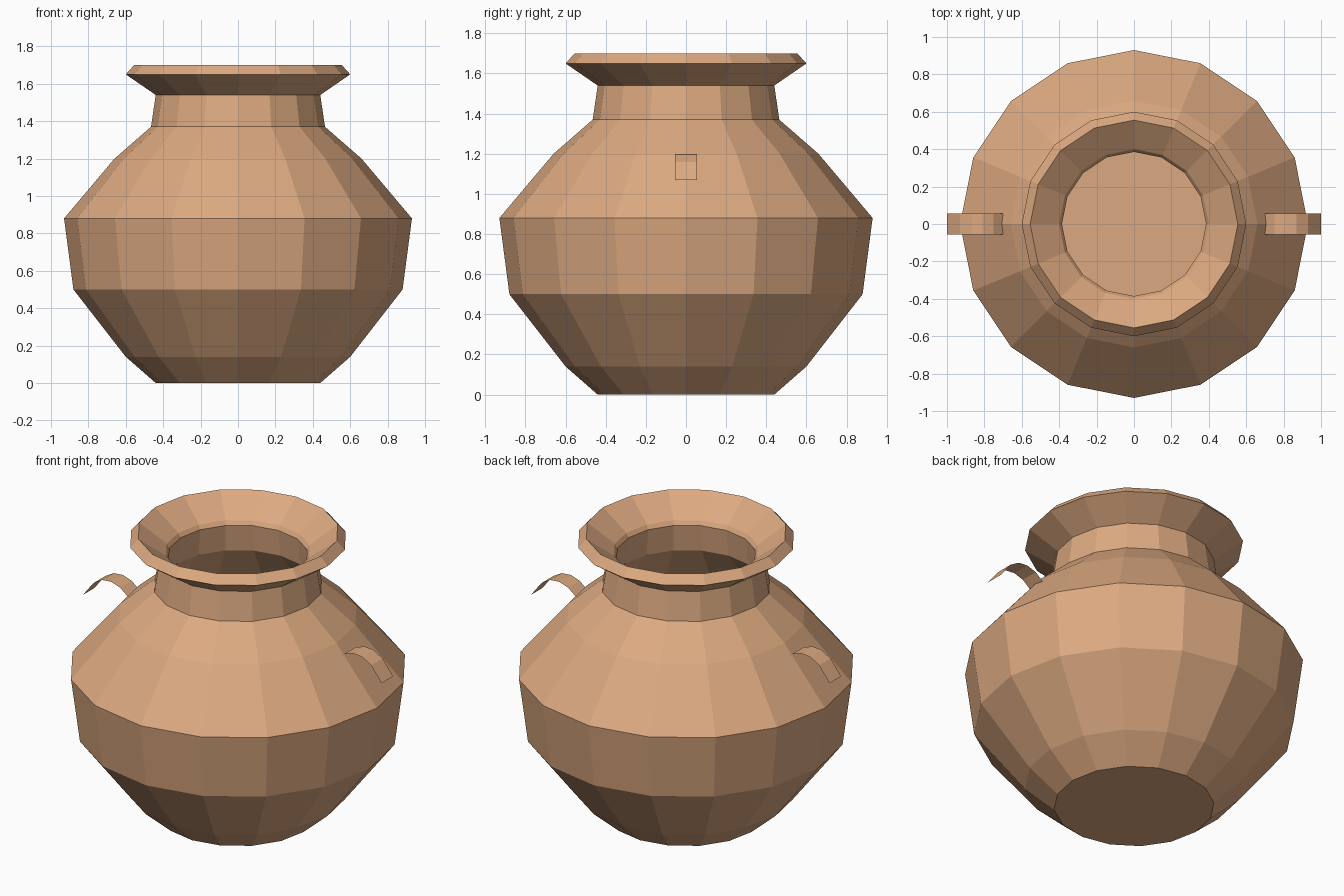
import bpy, bmesh
from math import cos, sin, tau

cube = bpy.data.objects.get("Cube")
if cube:
    bpy.data.objects.remove(cube, do_unlink=True)

SIDES = 16

clay = bpy.data.materials.new("clay")
clay.use_nodes = True
colour = (0.72, 0.40, 0.22, 1)
clay.diffuse_color = colour
clay.node_tree.nodes["Principled BSDF"].inputs["Base Color"].default_value = colour


def finish(name, bm):
    mesh = bpy.data.meshes.new(name)
    bm.to_mesh(mesh)
    bm.free()
    mesh.materials.append(clay)
    obj = bpy.data.objects.new(name, mesh)
    bpy.context.collection.objects.link(obj)
    return obj


def lathe(name, profile):
    """Closed faceted solid of revolution from (radius, height) points."""
    bm = bmesh.new()
    rings = [[bm.verts.new((r * cos(tau * i / SIDES), r * sin(tau * i / SIDES), z))
              for i in range(SIDES)] for r, z in profile]
    for low, high in zip(rings, rings[1:]):
        for i in range(SIDES):
            j = (i + 1) % SIDES
            bm.faces.new((low[i], low[j], high[j], high[i]))
    bm.faces.new(rings[0][::-1])
    bm.faces.new(rings[-1])
    bmesh.ops.recalc_face_normals(bm, faces=bm.faces)
    return finish(name, bm)


def strip(name, path, half_width, side):
    """Thin ribbon following an (x, z) path, mirrored by side."""
    bm = bmesh.new()
    rows = [[bm.verts.new((side * x, side * y, z)) for y in (-half_width, half_width)]
            for x, z in path]
    for a, b in zip(rows, rows[1:]):
        bm.faces.new((a[0], b[0], b[1], a[1]))
    return finish(name, bm)


# Pot: outer wall, flared rim, then down the inner wall to the floor
outer = [(0.44, 0), (0.60, 0.14), (0.88, 0.50), (0.93, 0.88), (0.66, 1.20),
         (0.465, 1.37), (0.44, 1.54), (0.60, 1.65), (0.555, 1.70)]
inner = [(0.40, 1.585), (0.385, 1.56), (0.405, 1.40), (0.60, 1.17),
         (0.86, 0.87), (0.82, 0.52), (0.55, 0.18), (0.40, 0.06)]
lathe("pot", outer + inner)

# Curled ribbon handles on both shoulders
handle_path = [(0.70, 1.14), (0.75, 1.18), (0.81, 1.20), (0.87, 1.195),
               (0.93, 1.16), (1.00, 1.07)]
for name, side in (("left_handle", 1), ("right_handle", -1)):
    strip(name, handle_path, 0.055, side)
